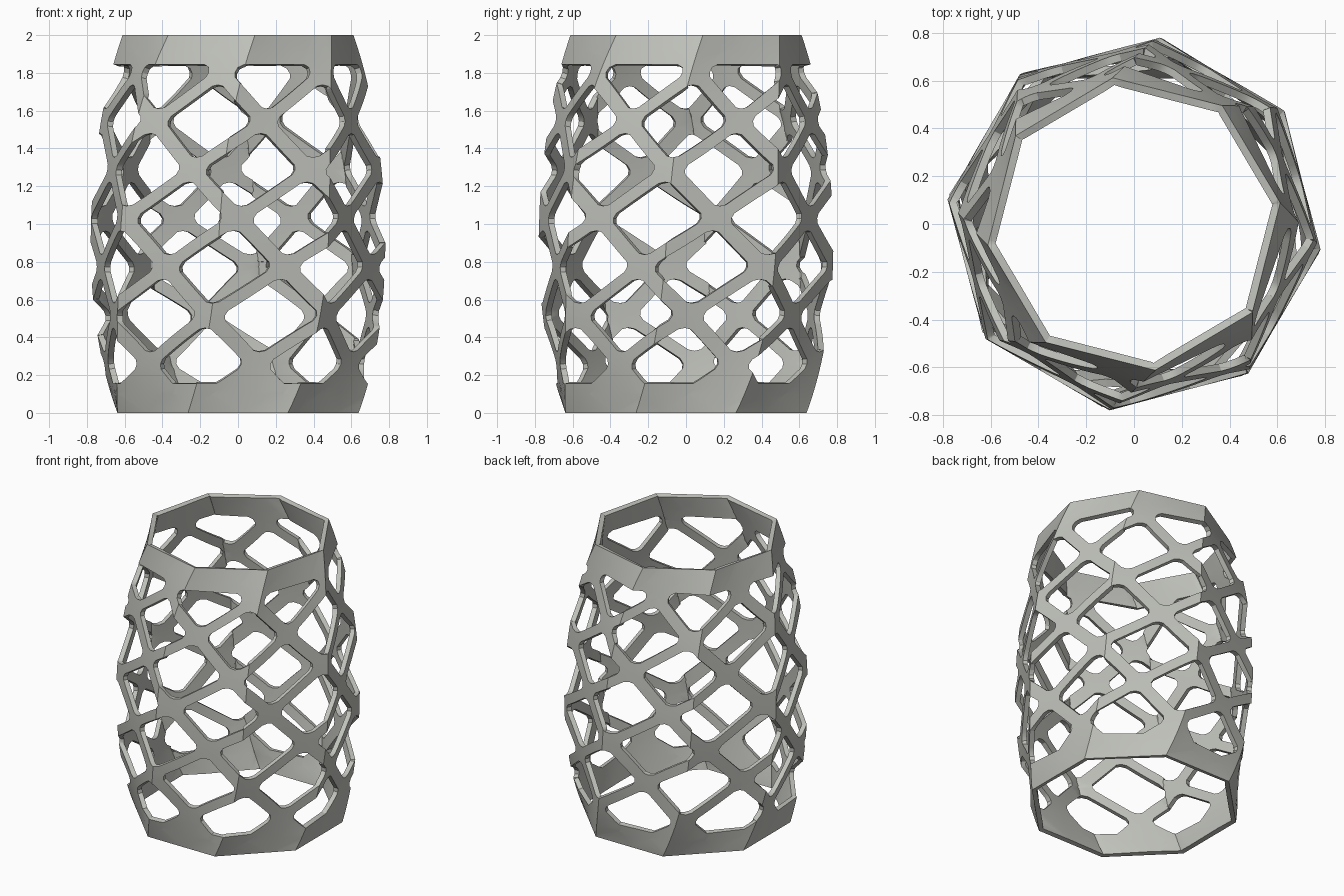
import bpy
import bmesh
from math import radians, cos, sin, pi
from mathutils import Vector

SIDES = 8            # facets of the shell
COLUMNS = 7          # lattice openings per row
ROW = 0.2575         # height between lattice rows
STEPS = 8            # points along each side of an opening
HEIGHT = 2.0
BAND = 0.155         # solid rim height
HOLE = 0.82          # opening size within its diamond cell
WALL = 0.032
FACET = 2 * pi / SIDES
CELL = pi / COLUMNS  # half the width of a cell

cube = bpy.data.objects.get("Cube")
if cube:
    bpy.data.objects.remove(cube, do_unlink=True)


def radius(z):
    """Bulging profile measured at the corners."""
    return 0.787 - 0.13 * (z - 0.86) ** 2


def twist(z):
    """Rotation of the facet corners with height."""
    t = z - 1
    return radians(15.4 + 5 * t + 10.4 * t ** 3)


def flat(angle, z):
    """Place a lattice point on the unrolled sheet, relative to the corners."""
    lean = radians(23) * (z - 4 * ROW)
    return Vector((angle + lean - twist(z), z, 0))


def diamond(a0, z0, scale, rounded):
    """Outline of a diamond as (angle, height) pairs."""
    corners = [(CELL, 0), (0, ROW), (-CELL, 0), (0, -ROW)]
    points = []
    for c in range(4):
        (ax, az), (bx, bz) = corners[c], corners[(c + 1) % 4]
        for i in range(STEPS):
            f = i / STEPS
            k = scale * (0.91 if rounded and i == 0 else 1)
            points.append((a0 + k * (ax + (bx - ax) * f),
                           z0 + k * (az + (bz - az) * f)))
    return points


def add_cell(bm, a0, z0, is_open):
    outer = [bm.verts.new(flat(*p)) for p in diamond(a0, z0, 1, False)]
    n = len(outer)
    if is_open:
        inner = [bm.verts.new(flat(a, min(max(z, BAND), HEIGHT - BAND)))
                 for a, z in diamond(a0, z0, HOLE, True)]
        for i in range(n):
            j = (i + 1) % n
            bm.faces.new((outer[i], outer[j], inner[j], inner[i]))
    else:
        middle = bm.verts.new(flat(a0, z0))
        for i in range(n):
            bm.faces.new((outer[i], outer[(i + 1) % n], middle))


def cut(bm, point, normal, trim=False):
    bmesh.ops.bisect_plane(bm, geom=bm.verts[:] + bm.edges[:] + bm.faces[:],
                           dist=1e-5, plane_co=point, plane_no=normal,
                           clear_outer=trim)


# Unrolled lattice sheet: open rows between solid end rows
bm = bmesh.new()
for row in range(9):
    for col in range(COLUMNS):
        angle = (2 * col + (row + 1) % 2) * CELL
        add_cell(bm, angle, row * ROW, 0 < row < 8)
bmesh.ops.remove_doubles(bm, verts=bm.verts[:], dist=1e-4)

# Trim the ends, then crease along facet corners and height steps
cut(bm, (0, 0, 0), (0, -1, 0), True)
cut(bm, (0, HEIGHT, 0), (0, 1, 0), True)
for k in range(-4, SIDES + 4):
    cut(bm, ((k + 0.5) * FACET, 0, 0), (1, 0, 0))
for i in range(1, 20):
    cut(bm, (0, i * HEIGHT / 20, 0), (0, 1, 0))

# Roll the sheet into a twisted, bulging eight-sided shell
for v in bm.verts:
    s, z = v.co.x, v.co.y
    local = (s + FACET / 2) % FACET - FACET / 2
    r = radius(z) * cos(FACET / 2) / cos(local)
    a = s + twist(z) - pi / 2
    v.co = (r * cos(a), r * sin(a), z)
bmesh.ops.remove_doubles(bm, verts=bm.verts[:], dist=2e-4)
bmesh.ops.recalc_face_normals(bm, faces=bm.faces[:])
bm.normal_update()
outward = sum(f.normal.x * f.calc_center_median().x +
              f.normal.y * f.calc_center_median().y for f in bm.faces)
if outward < 0:
    bmesh.ops.reverse_faces(bm, faces=bm.faces[:])

mesh = bpy.data.meshes.new("lattice_shell")
bm.to_mesh(mesh)
bm.free()
shell = bpy.data.objects.new("lattice_shell", mesh)
bpy.context.collection.objects.link(shell)

# Warm grey material
grey = bpy.data.materials.new("warm_grey")
grey.use_nodes = True
colour = (0.52, 0.53, 0.49, 1)
grey.diffuse_color = colour
grey.node_tree.nodes["Principled BSDF"].inputs["Base Color"].default_value = colour
mesh.materials.append(grey)

# Wall thickness, added inward
solid = shell.modifiers.new("wall", "SOLIDIFY")
solid.thickness = WALL
solid.offset = -1
bpy.context.view_layer.objects.active = shell
shell.select_set(True)
bpy.ops.object.modifier_apply(modifier=solid.name)
bpy.ops.object.shade_smooth_by_angle(angle=radians(30))
